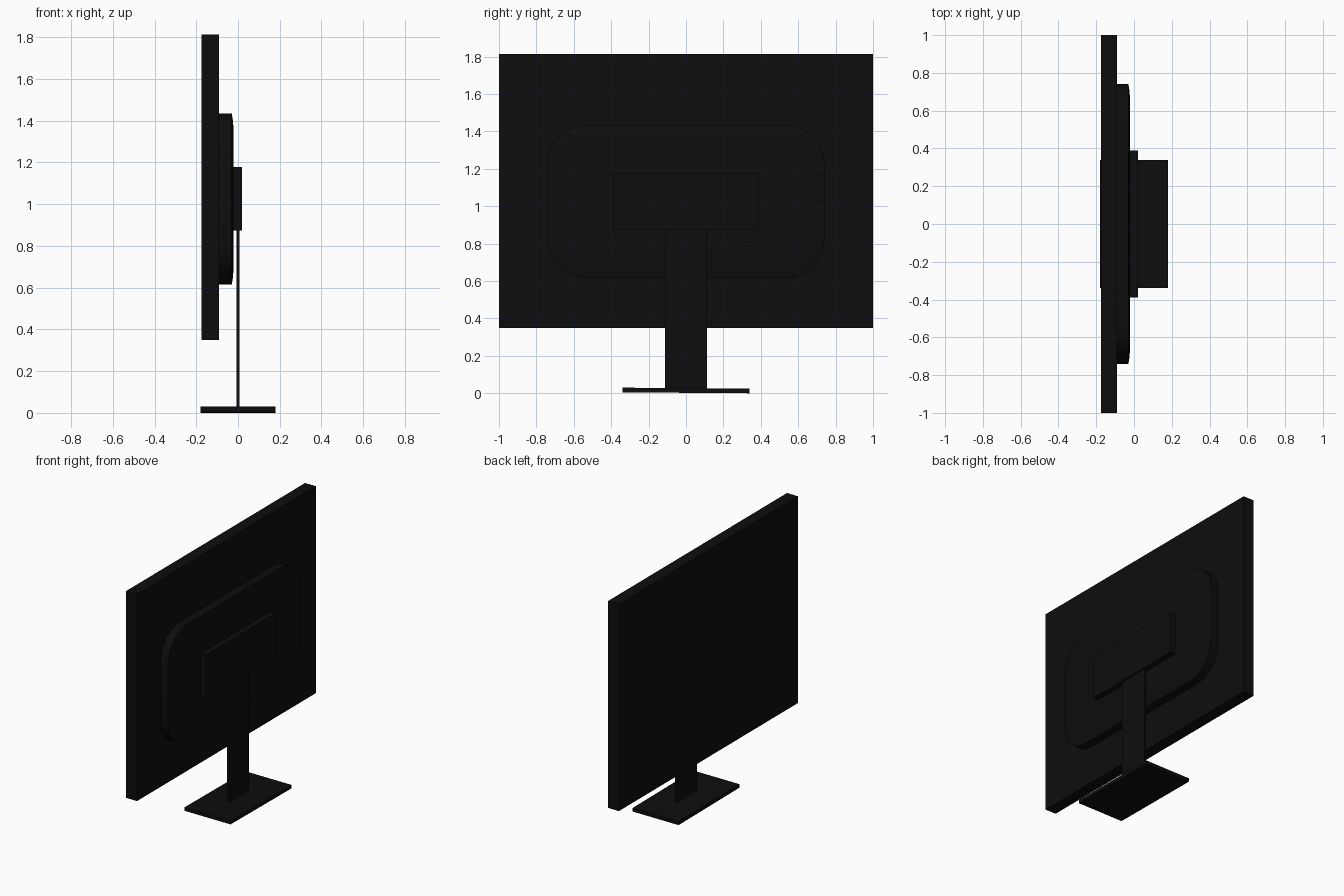
import bpy, bmesh, math

if "Cube" in bpy.data.objects:
    bpy.data.objects.remove(bpy.data.objects["Cube"])

black = bpy.data.materials.new("matte_black")
black.diffuse_color = (0.004, 0.004, 0.004, 1)
black.use_nodes = True
black.node_tree.nodes["Principled BSDF"].inputs["Base Color"].default_value = black.diffuse_color


def finish(name, bm):
    bmesh.ops.recalc_face_normals(bm, faces=bm.faces)
    me = bpy.data.meshes.new(name)
    bm.to_mesh(me)
    bm.free()
    me.materials.append(black)
    ob = bpy.data.objects.new(name, me)
    bpy.context.collection.objects.link(ob)
    return ob


def box(name, x0, x1, half_y, z0, z1):
    bm = bmesh.new()
    bmesh.ops.create_cube(bm, size=1)
    for v in bm.verts:
        v.co.x = x1 if v.co.x > 0 else x0
        v.co.y = half_y if v.co.y > 0 else -half_y
        v.co.z = z1 if v.co.z > 0 else z0
    return finish(name, bm)


def rounded_ring(bm, x, half_y, half_z, zc, r, n=10):
    # Rounded rectangle outline in the yz plane
    verts = []
    for q, (sy, sz) in enumerate([(1, 1), (-1, 1), (-1, -1), (1, -1)]):
        for i in range(n + 1):
            a = math.pi / 2 * (q + i / n)
            verts.append(bm.verts.new((x,
                                       sy * (half_y - r) + r * math.cos(a),
                                       zc + sz * (half_z - r) + r * math.sin(a))))
    return verts


# Flat panel, facing -x
box("screen_panel", -0.175, -0.09, 1.0, 0.35, 1.813)

# Raised back housing with rounded corners and a softly sloped rim
bm = bmesh.new()
rings = [rounded_ring(bm, x, 0.74 - d, 0.41 - d, 1.025, 0.21 - d)
         for x, d in [(-0.095, 0), (-0.03, 0), (-0.025, 0.03), (-0.021, 0.075)]]
for a, b in zip(rings, rings[1:]):
    for i in range(len(a)):
        j = (i + 1) % len(a)
        bm.faces.new((a[i], a[j], b[j], b[i]))
bm.faces.new(rings[0])
bm.faces.new(rings[-1])
housing = finish("back_housing", bm)
bpy.context.view_layer.objects.active = housing
housing.select_set(True)
bpy.ops.object.shade_smooth_by_angle(angle=math.radians(30))

# Bracket, upright and foot of the stand
box("mount_bracket", -0.025, 0.02, 0.388, 0.875, 1.177)
box("stand_neck", -0.007, 0.007, 0.112, 0.02, 0.89)
base = box("stand_base", -0.18, 0.18, 0.34, 0.0, 0.025)
# The foot leans very slightly along its length
for v in base.data.vertices:
    if v.co.y < 0:
        v.co.z += 0.005
